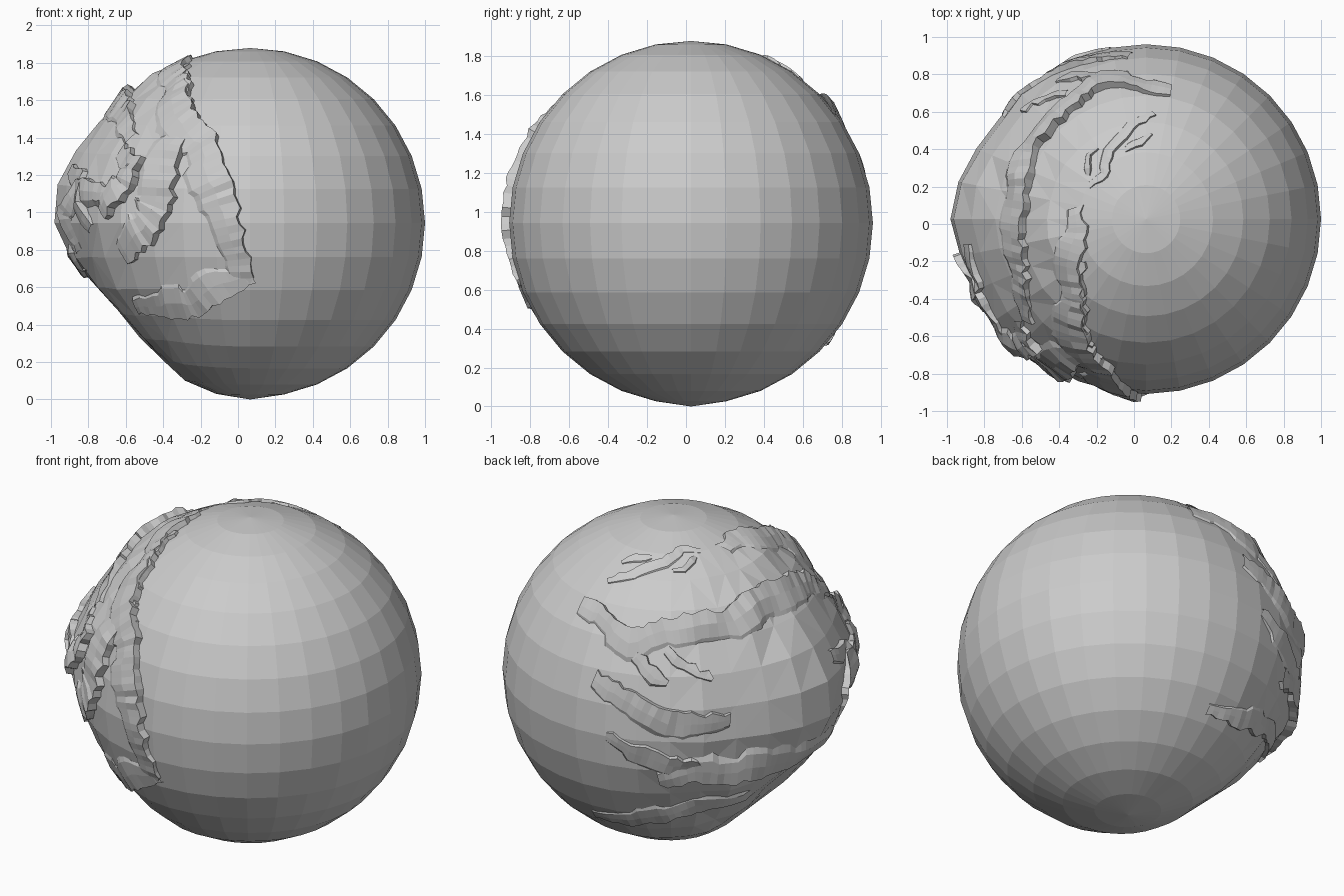
import bpy, bmesh, math, random
from mathutils import Vector, noise

if "Cube" in bpy.data.objects:
    bpy.data.objects.remove(bpy.data.objects["Cube"])

random.seed(4)
R = 0.935
C = Vector((0.065, 0.026, 0.944))

# Broad bulges and dents: direction, height, angular spread
LUMPS = [((-1, 0.03, 0.1), 0.125, 0.34), ((-0.8, -0.58, 0.15), 0.06, 0.3),
         ((-0.75, 0.0, -0.64), -0.10, 0.38), ((-0.6, -0.6, -0.7), -0.035, 0.35),
         ((-0.75, 0.0, 0.75), 0.02, 0.3), ((-0.6, 0.65, -0.5), -0.025, 0.3),
         ((-0.75, 0.6, 0.1), 0.02, 0.3)]
LUMPS = [(Vector(d).normalized(), a, s) for d, a, s in LUMPS]


def radius(d):
    off = sum(a * math.exp(-(d.angle(v) / s) ** 2) for v, a, s in LUMPS)
    rough = min(1, max(0, (-d.x - 0.25) * 3))
    return R + off * min(1, max(0, (-d.x) * 3)) + 0.025 * rough * noise.noise(d * 5)


def new_object(name, bm):
    me = bpy.data.meshes.new(name)
    bm.to_mesh(me)
    bm.free()
    ob = bpy.data.objects.new(name, me)
    bpy.context.collection.objects.link(ob)
    return ob


# Faceted planet body, deformed on its left side
bm = bmesh.new()
bmesh.ops.create_uvsphere(bm, u_segments=32, v_segments=16, radius=1)
for v in bm.verts:
    d = v.co.normalized()
    v.co = C + d * radius(d)
    v.co.z = max(0, v.co.z - (0.009 if d.z < -0.999 else 0))
rough_faces = [f for f in bm.faces if f.calc_center_median().x < -0.3]
bmesh.ops.triangulate(bm, faces=rough_faces)
new_object("planet_body", bm)


# Convert drawn points of a view into directions from the centre
def front(pts):
    out = []
    for x, z in pts:
        u, v = (x - C.x) / 0.98, (z - C.z) / 0.98
        out.append(Vector((u, -math.sqrt(max(0.02, 1 - u * u - v * v)), v)).normalized())
    return out


def top(pts):
    out = []
    for x, y in pts:
        u, v = (x - C.x) / 0.98, (y - C.y) / 0.98
        out.append(Vector((u, v, math.sqrt(max(0.02, 1 - u * u - v * v)))).normalized())
    return out


def back(pts):
    e = math.radians(23)
    s = math.sqrt(0.5)
    right = Vector((-s, -s, 0))
    toward = Vector((-s * math.cos(e), s * math.cos(e), math.sin(e)))
    up = toward.cross(right)
    out = []
    for px, py in pts:
        u, v = (px - 672) / 175, (669 - py) / 175
        w = math.sqrt(max(0.02, 1 - u * u - v * v))
        out.append((right * u + up * v + toward * w).normalized())
    return out


# A jagged cliff whose top slopes back into the ground on one side
def ledge(name, path, height, width, side, jag=0.018):
    pts = []
    for a, b in zip(path, path[1:]):
        n = max(1, round(a.angle(b) / 0.04))
        pts += [a.lerp(b, i / n).normalized() for i in range(n)]
    pts.append(path[-1])
    bm = bmesh.new()
    rows = []
    last = len(pts) - 1
    reach = 1
    for i, d in enumerate(pts):
        t = pts[min(last, i + 2)] - pts[max(0, i - 2)]
        across = d.cross(t).normalized() * side
        fade = min(1, 0.25 + 3 * min(i, last - i) / max(1, last))
        if i % 4 == 0:
            reach = random.uniform(0.8, 1.15)
        h = height * fade * random.uniform(0.75, 1.15)
        edge = random.uniform(-jag, jag)
        w = width * reach * (0.4 + 0.6 * fade)
        row = []
        for dist, lift in ((edge - 0.01, -0.04), (edge, h), (w * 0.35, h * 0.65),
                           (w * 0.7, h * 0.2), (w, -0.025)):
            q = (d + across * dist).normalized()
            row.append(bm.verts.new(C + q * (radius(q) + lift)))
        rows.append(row)
    for p, q in zip(rows, rows[1:]):
        for k in range(4):
            bm.faces.new((p[k], q[k], q[k + 1], p[k + 1]))
    bmesh.ops.recalc_face_normals(bm, faces=bm.faces)
    probe = max(bm.faces, key=lambda f: f.calc_area())
    if probe.normal.dot(probe.calc_center_median() - C) < 0:
        bmesh.ops.reverse_faces(bm, faces=bm.faces)
    new_object(name, bm)


# Front plate edges: side -1 slopes towards the left of a downward path
ledge("front_outer_cliff", front([(-.28, 1.83), (-.26, 1.58), (-.13, 1.42), (-.08, 1.27), (-.02, 1.1),
                                  (.02, .9), (.06, .75), (.07, .6)]), .045, .28, -1)
ledge("front_lower_edge", front([(.09, .62), (-.08, .53), (-.22, .42), (-.45, .41), (-.58, .42)]), .025, .25, -1)
ledge("front_inner_cliff", front([(-.22, 1.5), (-.3, 1.36), (-.35, 1.17), (-.37, 1.0), (-.46, .85),
                                  (-.62, .72)]), .045, .28, -1)
ledge("front_left_cliff", front([(-.62, 1.37), (-.52, 1.29), (-.57, 1.12), (-.7, .97)]), .04, .2, -1)
ledge("far_left_cliff", front([(-.9, 1.27), (-.8, 1.22), (-.82, 1.05), (-.78, .93)]), .03, .15, -1)

# Upper ridges running front to back
ledge("upper_inner_ridge", top([(-.3, .1), (-.26, -.05), (-.3, -.25), (-.27, -.45), (-.26, -.65),
                                (-.15, -.79)]), .03, .22, -1)
ledge("upper_outer_ridge", top([(.2, .72), (.05, .74), (-.17, .77), (-.3, .66), (-.42, .55), (-.53, .42),
                                (-.57, .2), (-.6, -.05), (-.59, -.3), (-.56, -.55)]), .045, .24, -1)
ledge("crown_crack", top([(-.25, .2), (-.15, .26), (-.12, .4), (0, .53), (.12, .61)]), .015, .08, 1, .008)
ledge("crown_crack_small", top([(-.25, .27), (-.24, .38), (-.2, .42)]), .015, .06, 1, .006)
ledge("crown_crack_short", top([(-.05, .4), (.04, .44), (.1, .5)]), .015, .06, 1, .006)

# Layered shelves across the back left
SHELVES = [([(605, 632), (630, 665), (640, 672)], .015, .1),
           ([(640, 640), (660, 655), (685, 672)], .015, .08),
           ([(570, 660), (600, 680), (640, 705), (700, 710)], .025, .2),
           ([(577, 722), (620, 742), (685, 765)], .02, .16)]
for i, (pts, h, w) in enumerate(SHELVES):
    ledge(f"back_shelf_{i + 1}", back(pts), h, w, -1)
LOWER = [([(630, 782), (665, 778), (720, 778), (780, 768), (815, 745)], .035, .22),
         ([(575, 810), (670, 814), (740, 806)], .02, .16)]
for i, (pts, h, w) in enumerate(LOWER):
    ledge(f"lower_shelf_{i + 1}", back(pts), h, w, 1)
ledge("left_side_cliff", back([(855, 640), (825, 662), (815, 700), (820, 730)]), .025, .15, 1)
